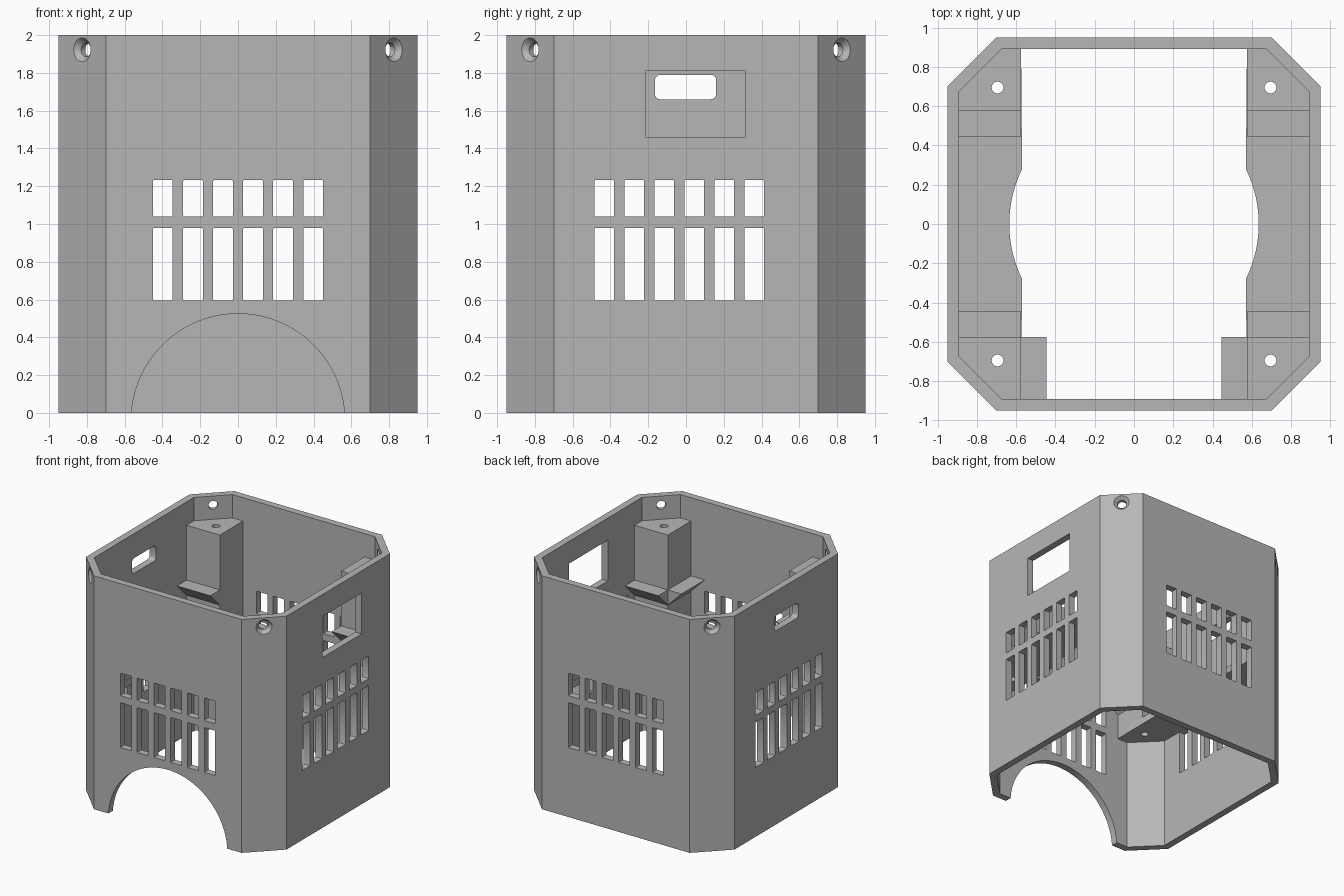
import bpy, bmesh, math
from mathutils import Vector, Matrix

if "Cube" in bpy.data.objects:
    bpy.data.objects.remove(bpy.data.objects["Cube"])

grey = bpy.data.materials.new("grey_plastic")
grey.diffuse_color = (0.47, 0.47, 0.47, 1)
grey.use_nodes = True
grey.node_tree.nodes["Principled BSDF"].inputs["Base Color"].default_value = grey.diffuse_color


def make(name, solids):
    """Each solid is a pair of matching rings (start, end) joined into a closed prism."""
    bm = bmesh.new()
    for a, b in solids:
        va = [bm.verts.new(p) for p in a]
        vb = [bm.verts.new(p) for p in b]
        n = len(va)
        bm.faces.new(va)
        bm.faces.new(vb[::-1])
        for i in range(n):
            bm.faces.new((va[i], vb[i], vb[(i + 1) % n], va[(i + 1) % n]))
    bmesh.ops.recalc_face_normals(bm, faces=bm.faces)
    me = bpy.data.meshes.new(name)
    bm.to_mesh(me)
    bm.free()
    me.materials.append(grey)
    ob = bpy.data.objects.new(name, me)
    bpy.context.collection.objects.link(ob)
    return ob


def extrude(pts, vec):
    a = [Vector(p) for p in pts]
    return a, [p + Vector(vec) for p in a]


def cut(ob, cutter):
    m = ob.modifiers.new("cut", 'BOOLEAN')
    m.operation = 'DIFFERENCE'
    m.solver = 'EXACT'
    m.object = cutter
    bpy.context.view_layer.objects.active = ob
    bpy.ops.object.modifier_apply(modifier="cut")


def smooth(ob):
    bpy.ops.object.select_all(action='DESELECT')
    ob.select_set(True)
    bpy.context.view_layer.objects.active = ob
    bpy.ops.object.shade_smooth_by_angle(angle=math.radians(30))


def octagon(h, c, z):
    q = [(h, -c), (h, c), (c, h), (-c, h), (-h, c), (-h, -c), (-c, -h), (c, -h)]
    return [Vector((x, y, z)) for x, y in q]


def rounded_rect(u0, u1, v0, v1, r, steps=4):
    pts = []
    for k, (u, v) in enumerate([(u1 - r, v1 - r), (u0 + r, v1 - r), (u0 + r, v0 + r), (u1 - r, v0 + r)]):
        for i in range(steps + 1):
            t = math.pi / 2 * (k + i / steps)
            pts.append((u + r * math.cos(t), v + r * math.sin(t)))
    return pts


def through_x(pts, side):
    return extrude([(side * 0.85, u, v) for u, v in pts], (side * 0.15, 0, 0))


def through_y(pts, side):
    return extrude([(u, side * 0.85, v) for u, v in pts], (0, side * 0.15, 0))


def ring(centre, axis, r, n=32):
    rot = Vector((0, 0, 1)).rotation_difference(Vector(axis)).to_matrix()
    return [Vector(centre) + rot @ Vector((r * math.cos(2 * math.pi * i / n),
                                           r * math.sin(2 * math.pi * i / n), 0)) for i in range(n)]


CORNERS = [(x, y) for x in (-1, 1) for y in (-1, 1)]

# Octagonal case wall, open at top and bottom
shell = make("case_wall", [(octagon(0.95, 0.7, 0), octagon(0.95, 0.7, 2))])
cavity = make("cavity_cutter", [(octagon(0.89, 0.675, -0.1), octagon(0.89, 0.675, 2.1))])

# Ventilation slots on all four walls
openings = []
for i in range(6):
    u = -0.3975 + 0.159 * i
    for z0, z1 in ((0.595, 0.98), (1.04, 1.233)):
        for s in (-1, 1):
            openings.append(through_y(rounded_rect(u - 0.052, u + 0.052, z0, z1, 0.006, 2), s))
            v = u - 0.036
            openings.append(through_x(rounded_rect(v - 0.052, v + 0.052, z0, z1, 0.006, 2), s))

# Right window, left connector slot, front arch
openings.append(through_x([(-0.215, 1.46), (0.315, 1.46), (0.315, 1.81), (-0.215, 1.81)], 1))
openings.append(through_x(rounded_rect(-0.165, 0.16, 1.66, 1.79, 0.03), -1))
arch = [(0.565 * math.cos(2 * math.pi * i / 96), -0.04 + 0.565 * math.sin(2 * math.pi * i / 96))
        for i in range(96)]
openings.append(through_y(arch, -1))
window_cutter = make("opening_cutter", openings)

# Countersunk screw holes through the corner chamfers
bores, sinks = [], []
for sx, sy in CORNERS:
    d = Vector((sx, sy, 0)).normalized()
    face = Vector((sx * 0.825, sy * 0.825, 1.922))
    bores.append((ring(face - d * 0.1, d, 0.037), ring(face + d * 0.05, d, 0.037)))
    sinks.append((ring(face - d * 0.03, d, 0.036), ring(face + d * 0.003, d, 0.066)))
bore_cutter = make("screw_bore_cutter", bores)
sink_cutter = make("countersink_cutter", sinks)
for c in (cavity, window_cutter, bore_cutter, sink_cutter):
    cut(shell, c)

# Vertical holes for the posts and shelves
hole_cutter = make("post_hole_cutter", [(ring((sx * 0.695, sy * 0.695, 0.9), (0, 0, 1), 0.03),
                                         ring((sx * 0.695, sy * 0.695, 1.9), (0, 0, 1), 0.03))
                                        for sx, sy in CORNERS])

# Side shelves with a round clearance cut
t0 = math.asin(0.28 / 0.635)
for s, side in ((-1, "left"), (1, "right")):
    p = [(0.575, -0.89), (0.675, -0.89), (0.89, -0.675), (0.89, 0.675), (0.675, 0.89), (0.575, 0.89)]
    p += [(0.635 * math.cos(t), 0.635 * math.sin(t)) for t in
          [t0 * (1 - i / 12) for i in range(25)]]
    shelf = make(side + "_shelf", [extrude([(s * x, y, 0.98) for x, y in p], (0, 0, 0.06))])
    cut(shelf, hole_cutter)
    smooth(shelf)

# Corner posts and their sloped ledges
for sx, sy in CORNERS:
    name = ("front" if sy < 0 else "back") + ("_left" if sx < 0 else "_right")
    p = [(0.575, 0.575), (0.89, 0.575), (0.89, 0.675), (0.675, 0.89), (0.575, 0.89)]
    post = make(name + "_post", [extrude([(sx * x, sy * y, 1.04) for x, y in p], (0, 0, 0.76))])
    cut(post, hole_cutter)
    smooth(post)
    wedge = [(0.575, 1.2), (0.575, 1.33), (0.445, 1.33)]
    make(name + "_ledge", [extrude([(sx * 0.575, sy * y, z) for y, z in wedge], (sx * 0.315, 0, 0))])
    if sy < 0:
        make(name + "_inner_ledge",
             [extrude([(sx * x, -0.575, z) for x, z in wedge], (0, -0.315, 0))])

smooth(shell)
for c in (cavity, window_cutter, bore_cutter, sink_cutter, hole_cutter):
    bpy.data.objects.remove(c)
